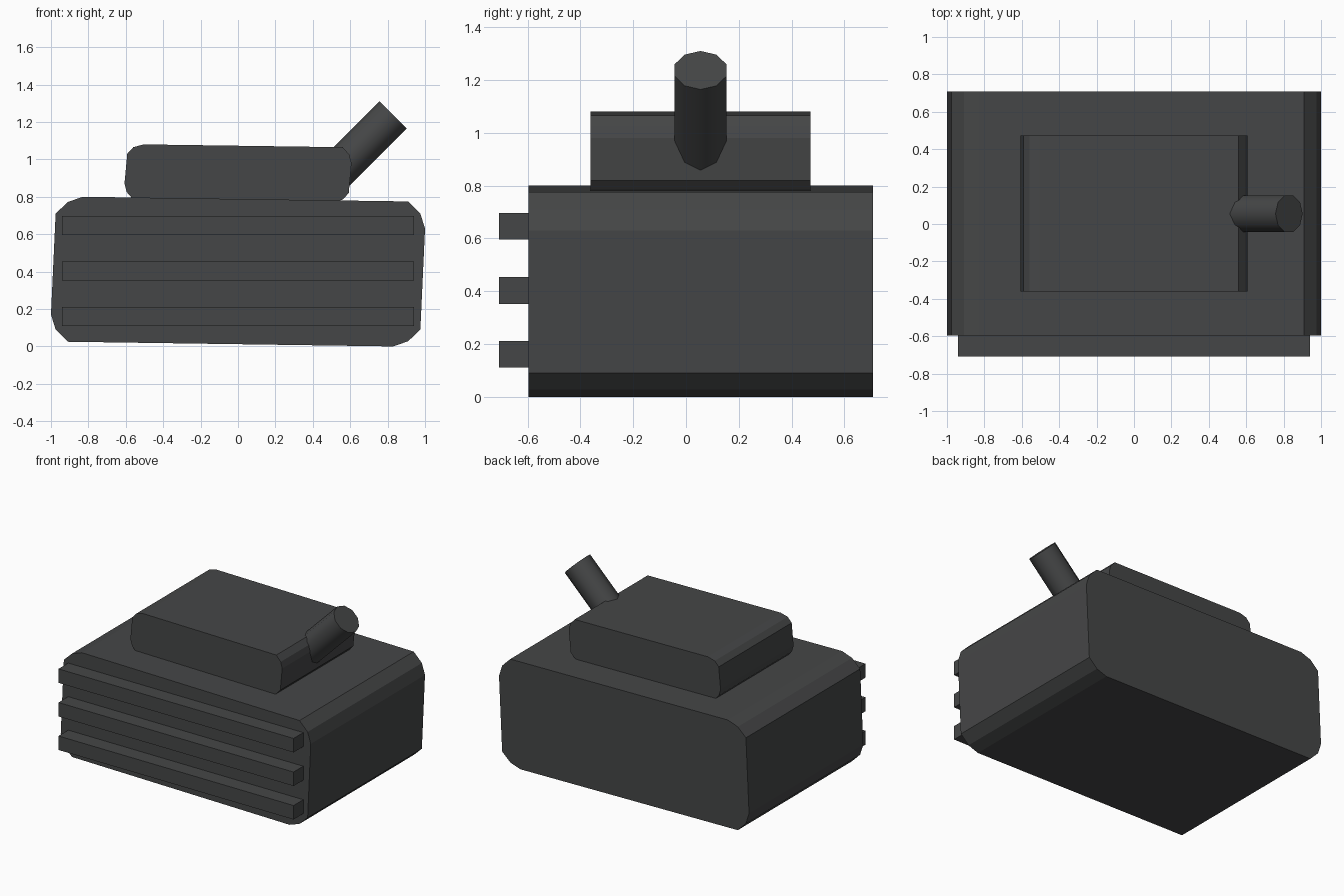
import bpy, bmesh, math
from mathutils import Vector

if "Cube" in bpy.data.objects:
    bpy.data.objects.remove(bpy.data.objects["Cube"])

dark = bpy.data.materials.new("dark_metal")
dark.diffuse_color = (0.06, 0.062, 0.063, 1)
dark.use_nodes = True
dark.node_tree.nodes["Principled BSDF"].inputs["Base Color"].default_value = dark.diffuse_color


def prism(name, points, offset):
    """Closed prism: a planar loop of 3D points swept along offset."""
    bm = bmesh.new()
    face = bm.faces.new([bm.verts.new(p) for p in points])
    swept = bmesh.ops.extrude_face_region(bm, geom=[face], use_keep_orig=True)
    new_verts = [g for g in swept["geom"] if isinstance(g, bmesh.types.BMVert)]
    bmesh.ops.translate(bm, verts=new_verts, vec=offset)
    bmesh.ops.recalc_face_normals(bm, faces=bm.faces)
    mesh = bpy.data.meshes.new(name)
    bm.to_mesh(mesh)
    bm.free()
    mesh.materials.append(dark)
    obj = bpy.data.objects.new(name, mesh)
    bpy.context.collection.objects.link(obj)
    return obj


def slab(name, half, centre_z, y0, y1):
    """Half a profile, completed by a 180 degree turn about its centre."""
    loop = half + [(-x, -z) for x, z in half]
    return prism(name, [(x, y0, centre_z + z) for x, z in loop], Vector((0, y1 - y0, 0)))


# Main block and upper cover, both slightly skewed with chamfered corners
slab("engine_block", [(0.91, -0.372), (0.975, -0.31), (1.0, 0.23), (0.975, 0.31),
                      (0.91, 0.375), (-0.83, 0.40)], 0.40, -0.597, 0.708)
slab("top_cover", [(0.56, -0.14), (0.592, -0.105), (0.607, 0.055), (0.595, 0.1),
                   (0.56, 0.14), (-0.505, 0.155)], 0.925, -0.362, 0.472)

# Front grille bars
for i, z in enumerate((0.11, 0.352, 0.595)):
    prism(f"grille_bar_{i + 1}",
          [(-0.94, -0.708, z), (0.94, -0.708, z), (0.94, -0.708, z + 0.101), (-0.94, -0.708, z + 0.101)],
          Vector((0, 0.15, 0)))

# Ten-sided exhaust pipe leaning out at 45 degrees
tip = Vector((0.829, 0.055, 1.237))
up = Vector((-1, 0, 1)).normalized()
ring = []
for i in range(10):
    a = math.tau * i / 10
    ring.append(tip + 0.103 * (math.cos(a) * up + math.sin(a) * Vector((0, 1, 0))))
pipe = prism("exhaust_pipe", ring, Vector((-0.33, 0, -0.33)))
bpy.context.view_layer.objects.active = pipe
pipe.select_set(True)
bpy.ops.object.shade_smooth_by_angle(angle=math.radians(40))
